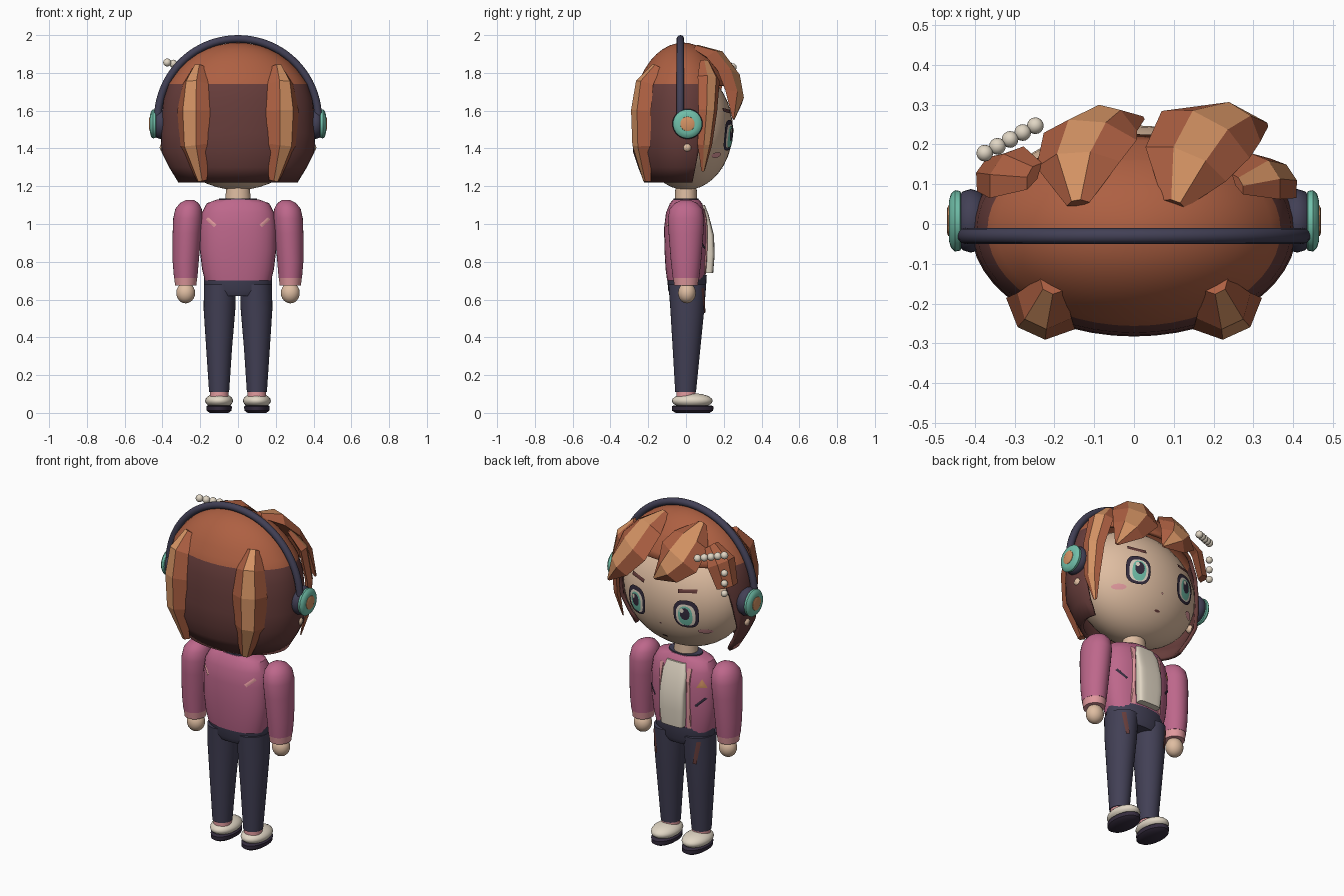
import bpy, bmesh, math
from mathutils import Vector

if "Cube" in bpy.data.objects:
    bpy.data.objects.remove(bpy.data.objects["Cube"])


def material(name, r, g, b):
    m = bpy.data.materials.new(name)
    m.use_nodes = True
    col = [(c / 255) ** 2.2 for c in (r, g, b)] + [1]
    m.diffuse_color = col
    m.node_tree.nodes["Principled BSDF"].inputs["Base Color"].default_value = col
    return m


HAIR = material("hair brown", 172, 96, 68)
DARK = material("dark hair brown", 102, 63, 61)
LIGHT = material("hair highlight", 212, 146, 100)
SKIN = material("skin", 222, 188, 160)
JACKET = material("jacket pink", 188, 103, 138)
PALE = material("pale pink", 224, 152, 156)
NAVY = material("navy", 68, 66, 86)
CREAM = material("cream", 224, 213, 195)
TEAL = material("teal", 112, 190, 168)
INK = material("ink", 56, 48, 64)


def finish(bm, name, mats, smooth=True):
    bmesh.ops.recalc_face_normals(bm, faces=bm.faces)
    me = bpy.data.meshes.new(name)
    bm.to_mesh(me)
    bm.free()
    o = bpy.data.objects.new(name, me)
    bpy.context.collection.objects.link(o)
    for m in mats:
        me.materials.append(m)
    if smooth:
        bpy.ops.object.select_all(action='DESELECT')
        o.select_set(True)
        bpy.context.view_layer.objects.active = o
        bpy.ops.object.shade_smooth_by_angle(angle=math.radians(40))
    return o


def bridge(bm, rings, caps=True):
    for a, b in zip(rings, rings[1:]):
        n = len(a)
        for i in range(n):
            bm.faces.new((a[i], a[(i + 1) % n], b[(i + 1) % n], b[i]))
    if caps:
        bm.faces.new(rings[0])
        bm.faces.new(rings[-1])


def loft(name, rings, mat, n=32, power=1.0):
    """Stack of (z, cx, cy, rx, ry) ellipses; power under 1 squares them off."""
    bm = bmesh.new()
    sq = lambda v: math.copysign(abs(v) ** power, v)
    turn = [math.tau * i / n for i in range(n)]
    bridge(bm, [[bm.verts.new((cx + rx * sq(math.cos(t)), cy + ry * sq(math.sin(t)), z))
                 for t in turn] for z, cx, cy, rx, ry in rings])
    return finish(bm, name, [mat])


def ball(name, loc, size, mat, seg=24):
    bm = bmesh.new()
    bmesh.ops.create_uvsphere(bm, u_segments=seg, v_segments=seg // 2, radius=1)
    bmesh.ops.scale(bm, vec=size, verts=bm.verts)
    o = finish(bm, name, [mat])
    o.location = loc
    return o


def lock(name, path, thick, highlight=True):
    """Faceted hair lock along (x, y, z, half_width), ridge facing away from the head."""
    bm = bmesh.new()
    pts = [Vector(p[:3]) for p in path]
    rings = []
    for i, p in enumerate(pts):
        w = path[i][3]
        t = (pts[min(i + 1, len(pts) - 1)] - pts[max(i - 1, 0)]).normalized()
        out = p - Vector((0, 0, 1.5))
        out = Vector((out.x / .16, out.y / .07, out.z / .15))
        out = (out - t * out.dot(t)).normalized()
        s = t.cross(out)
        h = out * thick * min(1, w / .07)
        rings.append([bm.verts.new(p + q) for q in
                      (-s * w, -s * w * .4 + h, s * w * .4 + h, s * w, -h * .6)])
    bridge(bm, rings)
    if highlight:
        for f in bm.faces:
            if len(f.verts) == 4 and all(any(v in (r[1], r[2]) for r in rings) for v in f.verts):
                f.material_index = 1
    return finish(bm, name, [HAIR, LIGHT], smooth=False)


def plate(name, outline, surface, lift, mat):
    """Thin painted shape of (x, z) points, laid on a front surface."""
    bm = bmesh.new()
    cx = sum(p[0] for p in outline) / len(outline)
    cz = sum(p[1] for p in outline) / len(outline)
    rings = []
    for k in (1, .7, .35, .05):
        pts = [(cx + (x - cx) * k, cz + (z - cz) * k) for x, z in outline]
        rings.append([bm.verts.new((x, surface(x, z) + lift, z)) for x, z in pts])
    bridge(bm, rings, caps=False)
    bm.faces.new(rings[-1])
    return finish(bm, name, [mat])


def oval(cx, cz, rx, rz, n=20, power=1.0):
    sq = lambda v: math.copysign(abs(v) ** power, v)
    return [(cx + rx * sq(math.cos(math.tau * i / n)), cz + rz * sq(math.sin(math.tau * i / n)))
            for i in range(n)]


def bar(x0, z0, x1, z1, w):
    d = Vector((x1 - x0, z1 - z0)).normalized() * w
    return [(x0 - d.y, z0 + d.x), (x1 - d.y, z1 + d.x), (x1 + d.y, z1 - d.x), (x0 + d.y, z0 - d.x)]


# Head and neck
HX, HY, HZ = .37, .248, .32
ball("head", (0, 0, 1.5), (HX, HY, HZ), SKIN, 40)
loft("neck", [(1.08, 0, 0, .07, .06), (1.24, 0, 0, .06, .055)], SKIN)


def face(x, z):
    return HY * math.sqrt(max(0, 1 - (x / HX) ** 2 - ((z - 1.5) / HZ) ** 2))


# Eyes, brows, cheeks, nose and mouth
for side, s in (("left", 1), ("right", -1)):
    x = .16 * s
    plate(side + "_eye_outline", oval(x, 1.47, .068, .082, power=.75), face, .010, INK)
    plate(side + "_eye_white", oval(x, 1.465, .052, .064, power=.75), face, .013, CREAM)
    plate(side + "_iris", oval(x, 1.462, .038, .058, power=.85), face, .016, TEAL)
    plate(side + "_pupil", oval(x, 1.475, .026, .036), face, .019, INK)
    plate(side + "_eye_glint", oval(x + .015, 1.495, .011, .013), face, .022, CREAM)
    plate(side + "_brow", bar(.11 * s, 1.595, .21 * s, 1.605, .01), face, .008, DARK)
    plate(side + "_cheek", oval(.24 * s, 1.365, .034, .015), face, .006, PALE)
plate("mouth", oval(0, 1.29, .018, .006), face, .006, DARK)
plate("nose", oval(0, 1.38, .006, .005), face, .006, PALE)

# Hair shell: bright dome, dark open-fronted bob below
bm = bmesh.new()
levels = [(1.22, .78), (1.30, .9), (1.38, 1), (1.48, 1.01), (1.57, 1), (1.66, .975), (1.74, .91)]
levels += [(1.57 + .39 * math.sin(a), math.cos(a)) for a in (.55, .7, .85, 1, 1.15, 1.3, 1.45, 1.54)]
rings = [[bm.verts.new((.405 * k * math.cos(math.tau * i / 48),
                        -.015 + .265 * k * math.sin(math.tau * i / 48), z)) for i in range(48)]
         for z, k in levels]
bridge(bm, rings, caps=False)
bm.faces.new(rings[-1])
tilt = Vector((0, 1, -.2))
edge = Vector((0, .09, 1.5))
bmesh.ops.bisect_plane(bm, geom=bm.verts[:] + bm.edges[:] + bm.faces[:], plane_co=edge, plane_no=tilt)
front = [f for f in bm.faces if f.calc_center_median().z < 1.74
         and (f.calc_center_median() - edge).dot(tilt) > 0]
bmesh.ops.delete(bm, geom=front, context='FACES')
for f in bm.faces:
    f.material_index = int(f.calc_center_median().z < 1.74)
shell = finish(bm, "hair_shell", [HAIR, DARK])
solid = shell.modifiers.new("thickness", 'SOLIDIFY')
solid.thickness = .02
solid.offset = -1

# Hair locks
for side, s in (("left", 1), ("right", -1)):
    lock(side + "_back_lock", [(.205 * s, -.15, 1.83, .035), (.225 * s, -.205, 1.74, .075),
                               (.235 * s, -.225, 1.6, .095), (.23 * s, -.22, 1.42, .085),
                               (.19 * s, -.2, 1.23, .03)], .055)
lock("left_side_lock", [(.26, .10, 1.86, .03), (.33, .12, 1.77, .07), (.375, .115, 1.6, .06),
                        (.375, .10, 1.42, .045), (.345, .09, 1.28, .01)], .03)
lock("right_side_lock", [(-.25, .12, 1.86, .04), (-.32, .13, 1.78, .08), (-.36, .13, 1.65, .06)],
     .035, False)
lock("left_fringe", [(.10, .05, 1.93, .03), (.13, .15, 1.88, .11), (.18, .225, 1.78, .13),
                     (.25, .25, 1.67, .09), (.33, .25, 1.555, .01)], .045)
lock("right_fringe", [(-.14, .05, 1.93, .03), (-.14, .15, 1.87, .11), (-.11, .22, 1.79, .13),
                      (-.06, .25, 1.72, .09), (.02, .265, 1.65, .01)], .045)

# Pearl hair clip and earrings
for i in range(5):
    k = i / 4
    ball("clip_pearl", (-.375 + .127 * k, .178 + .069 * k, 1.855 - .025 * k), (.021,) * 3, CREAM, 16)
for z in (1.75, 1.69, 1.63):
    ball("hanging_pearl", (-.375, .178, z), (.019,) * 3, CREAM, 16)

# Headphones
curve = bpy.data.curves.new("headband", 'CURVE')
curve.dimensions = '3D'
curve.bevel_depth = .02
curve.use_fill_caps = True
spline = curve.splines.new('POLY')
spline.points.add(40)
for i, p in enumerate(spline.points):
    a = math.pi * i / 40
    p.co = (.425 * math.cos(a), -.03, 1.555 + .425 * math.sin(a), 1)
curve.materials.append(NAVY)
bpy.context.collection.objects.link(bpy.data.objects.new("headband", curve))
for side, s in (("left", 1), ("right", -1)):
    ball(side + "_earring", (.39 * s, .005, 1.405), (.025,) * 3, SKIN, 16)
    parts = [("cushion", NAVY, [(.37, .055), (.39, .074), (.41, .08), (.43, .074), (.442, .06)]),
             ("cup", TEAL, [(.43, .06), (.437, .075), (.45, .077), (.46, .068), (.465, .05)]),
             ("button", LIGHT, [(.455, .04), (.467, .038), (.47, .03)])]
    for label, mat, prof in parts:
        o = loft(side + "_ear_" + label, [(x, 0, 0, r, r) for x, r in prof], mat)
        o.rotation_euler = (0, s * math.pi / 2, 0)
        o.location = (0, .008, 1.53)

# Jacket body, collar and shirt
TORSO = [(.70, 0, 0, .175, .10), (.76, 0, 0, .19, .108), (.86, 0, 0, .202, .114),
         (.98, 0, 0, .202, .116), (1.06, 0, 0, .192, .106), (1.11, 0, 0, .165, .085),
         (1.13, 0, 0, .11, .068)]
loft("jacket_body", TORSO, JACKET, power=.85)
loft("collar", [(1.10, 0, 0, .105, .07), (1.136, 0, 0, .10, .065)], NAVY)
loft("shirt", [(1.10, 0, .075, .06, .025), (1.05, 0, .095, .075, .025), (.94, 0, .118, .078, .03),
               (.84, 0, .122, .078, .03), (.74, 0, .118, .07, .026)], CREAM, power=.5)


def chest(x, z):
    for a, b in zip(TORSO, TORSO[1:]):
        if a[0] <= z <= b[0]:
            k = (z - a[0]) / (b[0] - a[0])
            rx, ry = (a[j] + (b[j] - a[j]) * k for j in (3, 4))
            c = min(1, abs(x) / rx) ** (1 / .85)
            return ry * math.sqrt(1 - c * c) ** .85
    return .1


for side, s in (("left", 1), ("right", -1)):
    plate(side + "_jacket_trim", bar(.09 * s, 1.08, .09 * s, .73, .012), chest, .006, PALE)
    plate(side + "_front_stripe", bar(.18 * s, .92, .13 * s, .87, .006), chest, .006, INK)
    plate(side + "_back_stripe", bar(.165 * s, 1.03, .12 * s, .99, .009),
          lambda x, z: -chest(x, z), -.006, PALE)
plate("badge", [(-.185, .98), (-.135, .98), (-.16, 1.03)], chest, .006, LIGHT)

# Arms, hands, legs and shoes
loft("waistband", [(.62, 0, .005, .15, .085), (.65, 0, .005, .178, .1), (.73, 0, .005, .18, .105)], NAVY)
for side, s in (("left", 1), ("right", -1)):
    loft(side + "_sleeve", [(.715, .277 * s, 0, .062, .07), (.80, .277 * s, 0, .069, .08),
                            (.95, .27 * s, 0, .076, .092), (1.03, .265 * s, 0, .078, .096),
                            (1.08, .262 * s, 0, .07, .086), (1.11, .258 * s, 0, .05, .06),
                            (1.128, .255 * s, 0, .02, .022)], JACKET)
    loft(side + "_cuff", [(.675, .277 * s, 0, .056, .062), (.722, .277 * s, 0, .062, .069)], PALE)
    ball(side + "_hand", (.277 * s, .005, .635), (.05, .047, .055), SKIN)
    loft(side + "_leg", [(.11, .1 * s, -.002, .053, .055), (.35, .1 * s, .003, .069, .074),
                         (.55, .098 * s, .007, .084, .09), (.68, .095 * s, .007, .085, .1)], NAVY)
    plate(side + "_pocket_trim", bar(.145 * s, .66, .125 * s, .53, .01),
          lambda x, z: .007 + .09 * math.sqrt(max(0, 1 - ((abs(x) - .098) / .084) ** 2)), .008, DARK)
    loft(side + "_sock", [(.07, .1 * s, 0, .05, .052), (.12, .1 * s, 0, .048, .05)], PALE)
    ball(side + "_shoe", (.1 * s, .033, .064), (.074, .108, .04), CREAM)
    loft(side + "_sole", [(0, .1 * s, .035, .05, .09), (.012, .1 * s, .035, .066, .109),
                          (.034, .1 * s, .035, .068, .11), (.04, .1 * s, .035, .06, .1)], INK)
